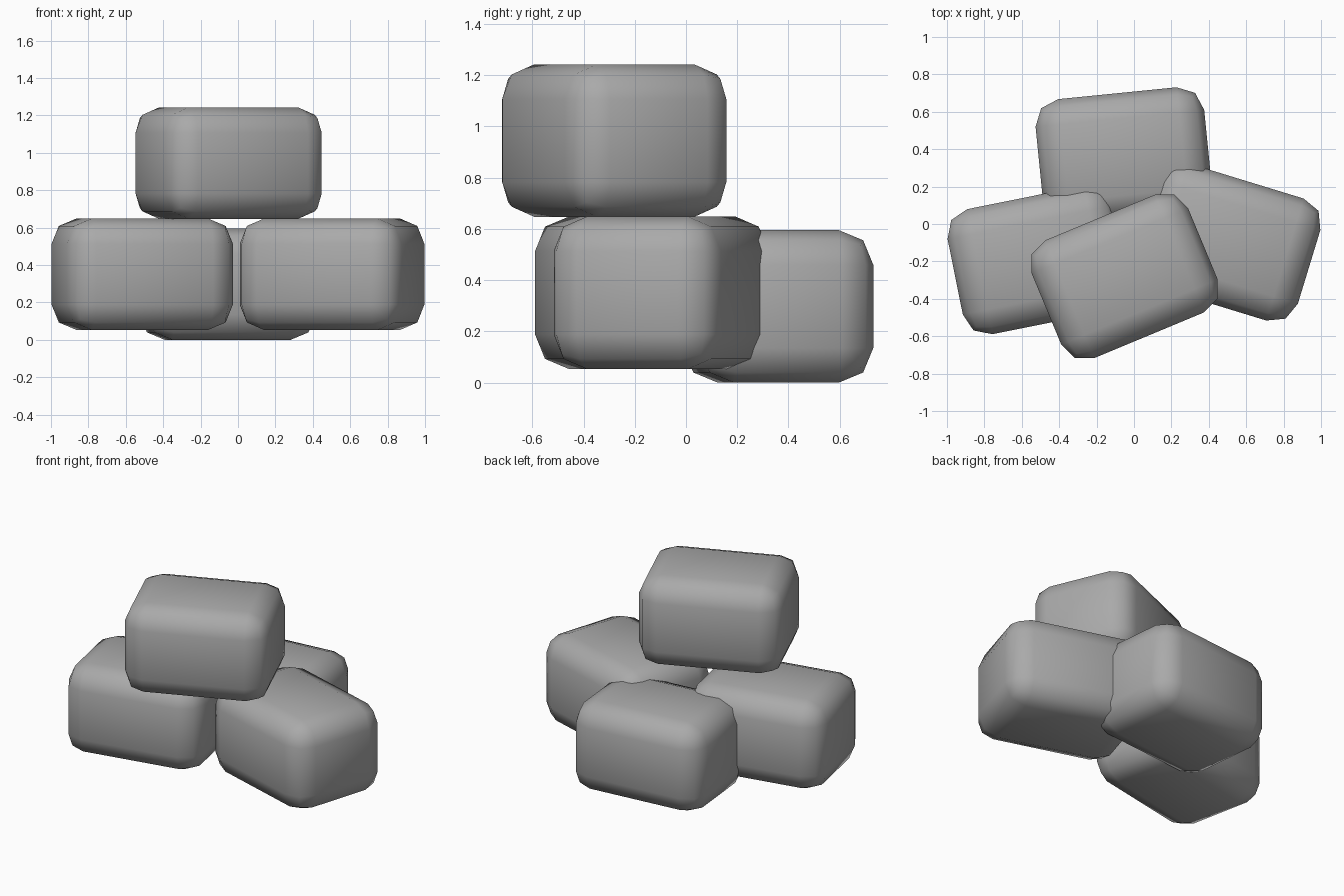
import bpy, bmesh, math

if "Cube" in bpy.data.objects:
    bpy.data.objects.remove(bpy.data.objects["Cube"])

stone = bpy.data.materials.new("stone_grey")
stone.diffuse_color = (0.4, 0.4, 0.4, 1.0)
stone.use_nodes = True
stone.node_tree.nodes["Principled BSDF"].inputs["Base Color"].default_value = stone.diffuse_color

SIZE = (0.906, 0.682, 0.595)   # width, depth, height of every block
ROUNDING = 0.135


def rounded_block(name, x, y, base, turn):
    """One smooth block with two-step rounded edges, resting at height base."""
    mesh = bpy.data.meshes.new(name)
    bm = bmesh.new()
    bmesh.ops.create_cube(bm, size=1.0)
    bmesh.ops.scale(bm, vec=SIZE, verts=bm.verts)
    for face in bm.faces:
        face.smooth = True
    bm.to_mesh(mesh)
    bm.free()
    mesh.materials.append(stone)

    block = bpy.data.objects.new(name, mesh)
    bpy.context.collection.objects.link(block)
    block.location = (x, y, base + SIZE[2] / 2)
    block.rotation_euler.z = math.radians(turn)
    bevel = block.modifiers.new("rounded_edges", 'BEVEL')
    bevel.width = ROUNDING
    bevel.segments = 2
    bevel.limit_method = 'NONE'
    bevel.harden_normals = False
    return block


# Three blocks at the bottom, one resting across them
rounded_block("back_stone", -0.055, 0.36, 0.0, 5.7)
rounded_block("left_stone", -0.512, -0.192, 0.053, 11.4)
rounded_block("right_stone", 0.503, -0.097, 0.053, -17.0)
rounded_block("top_stone", -0.05, -0.28, 0.647, 22.6)
